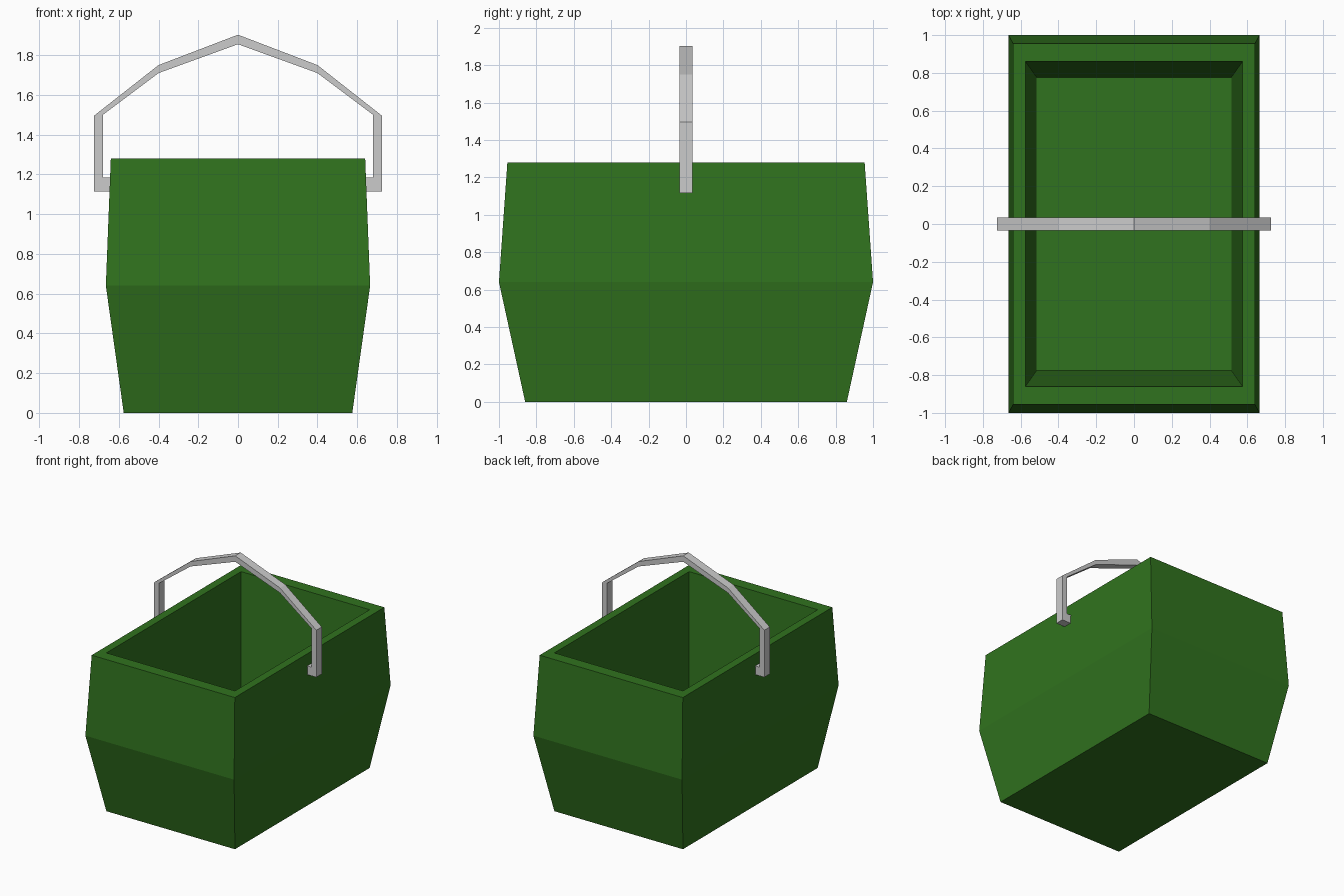
import bpy

if "Cube" in bpy.data.objects:
    bpy.data.objects.remove(bpy.data.objects["Cube"])


def make_object(name, verts, faces):
    mesh = bpy.data.meshes.new(name)
    mesh.from_pydata(verts, [], faces)
    mesh.update()
    obj = bpy.data.objects.new(name, mesh)
    bpy.context.collection.objects.link(obj)
    return obj


# Basket: rectangular rings from the underside, up the outside, over the rim, down to the floor
rings = [  # half width, half length, height
    (0.575, 0.86, 0.0),
    (0.665, 1.0, 0.64),
    (0.64, 0.955, 1.28),
    (0.575, 0.86, 1.28),
    (0.515, 0.775, 0.08),
]
verts = [(sx * x, sy * y, z) for x, y, z in rings
         for sx, sy in ((-1, -1), (1, -1), (1, 1), (-1, 1))]
faces = [(3, 2, 1, 0)]
for r in range(len(rings) - 1):
    for i in range(4):
        a, b = r * 4 + i, r * 4 + (i + 1) % 4
        faces.append((a, b, b + 4, a + 4))
last = 4 * (len(rings) - 1)
faces.append(tuple(range(last, last + 4)))
basket = make_object("basket", verts, faces)

green = bpy.data.materials.new("basket_green")
green.diffuse_color = (0.03, 0.17, 0.013, 1.0)
green.use_nodes = True
green.node_tree.nodes["Principled BSDF"].inputs["Base Color"].default_value = green.diffuse_color
basket.data.materials.append(green)

# Handle: paired outer and inner points of the right half, foot to peak, mirrored across x
outer = [(0.62, 1.115), (0.725, 1.115), (0.725, 1.495), (0.4, 1.75), (0, 1.903)]
inner = [(0.62, 1.185), (0.68, 1.185), (0.68, 1.5), (0.4, 1.71), (0, 1.855)]
half_depth = 0.035
verts = []
for o, i in zip(outer, inner):
    for (x, z), y in ((o, -1), (o, 1), (i, 1), (i, -1)):
        verts.append((x, y * half_depth, z))
faces = [(0, 1, 2, 3)]
for r in range(len(outer) - 1):
    for i in range(4):
        a, b = r * 4 + i, r * 4 + (i + 1) % 4
        faces.append((a, a + 4, b + 4, b))
handle = make_object("handle", verts, faces)
mirror = handle.modifiers.new("mirror", 'MIRROR')
mirror.use_axis[0] = True
mirror.use_clip = True
